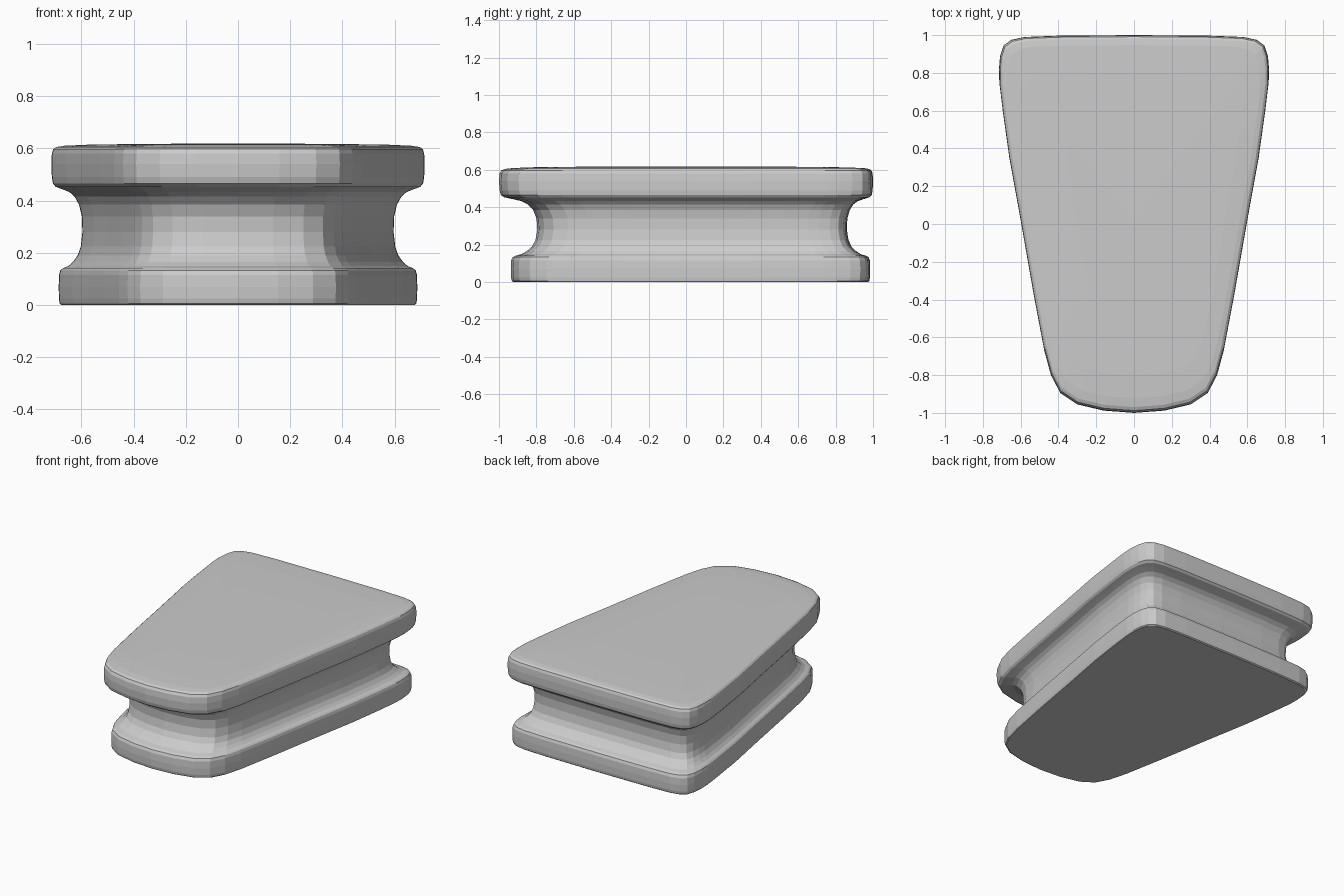
import bpy, bmesh

if "Cube" in bpy.data.objects:
    bpy.data.objects.remove(bpy.data.objects["Cube"])

# Right half of the plan outline, front to back, at full size
HALF = [(0, -1), (.16, -.988), (.30, -.955), (.39, -.895), (.44, -.80),
        (.475, -.67), (.53, -.38), (.60, .02), (.66, .35), (.695, .60),
        (.713, .75), (.715, .82), (.709, .89), (.69, .945), (.65, .975),
        (.58, .99), (.40, .997), (0, 1)]
OUTLINE = HALF + [(-x, y) for x, y in HALF[-2:0:-1]]

# Extents as half width, front y, back y
WAIST = (.596, -.795, .86)
BASE = (.687, -.937, .985)
CAP = (.715, -1.0, 1.0)

# Side profile: height and blend from waist (0) to flange (1)
LOWER = [(0, .90), (.006, .96), (.025, .99), (.07, 1), (.115, .985), (.133, .93),
         (.141, .82), (.149, .60), (.165, .40), (.19, .20), (.225, .07), (.28, 0)]
UPPER = [(.34, .02), (.385, .11), (.415, .25), (.433, .42), (.444, .65),
         (.453, .86), (.465, .95), (.49, .985), (.54, 1), (.58, .985),
         (.597, .94), (.605, .85), (.610, .62)]


def ring(bm, z, extent):
    hw, y0, y1 = extent
    return [bm.verts.new((x * hw / .715, y0 + (y + 1) / 2 * (y1 - y0), z))
            for x, y in OUTLINE]


def blend(flange, t):
    return tuple(a + (b - a) * t for a, b in zip(WAIST, flange))


bm = bmesh.new()
rings = [ring(bm, z, blend(BASE, t)) for z, t in LOWER]
rings += [ring(bm, z, blend(CAP, t)) for z, t in UPPER]

# Slightly domed top
for z, s in ((.6145, .8), (.6175, .5)):
    rings.append(ring(bm, z, tuple(v * s for v in CAP)))

n = len(OUTLINE)
for a, b in zip(rings, rings[1:]):
    for i in range(n):
        j = (i + 1) % n
        bm.faces.new((a[i], a[j], b[j], b[i]))
bm.faces.new(rings[0][::-1])
peak = bm.verts.new((0, 0, .619))
for i in range(n):
    bm.faces.new((rings[-1][i], rings[-1][(i + 1) % n], peak))
bmesh.ops.recalc_face_normals(bm, faces=bm.faces)

mesh = bpy.data.meshes.new("grooved_wedge_block")
bm.to_mesh(mesh)
bm.free()
block = bpy.data.objects.new("grooved_wedge_block", mesh)
bpy.context.collection.objects.link(block)
